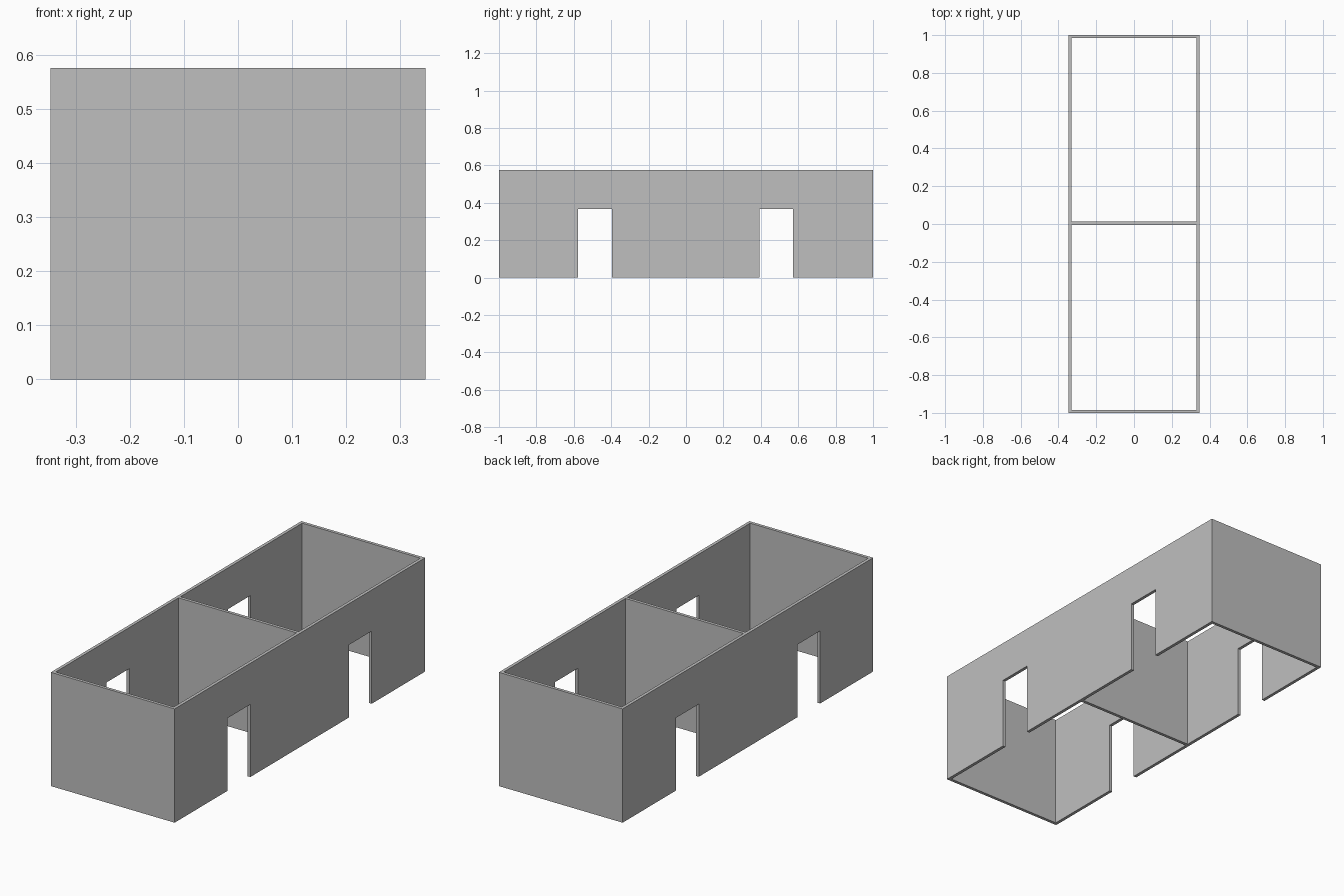
import bpy
import bmesh
from mathutils import Vector

cube = bpy.data.objects.get("Cube")
if cube:
    bpy.data.objects.remove(cube, do_unlink=True)

HALF_W, HALF_L, HEIGHT = 0.346, 1.0, 0.575
WALL = 0.016
DOOR_TOP = 0.367
DOORS = [(-0.577, -0.396), (0.392, 0.573)]

# Plain grey wall material
grey = bpy.data.materials.new("wall_grey")
grey.use_nodes = True
colour = (0.52, 0.52, 0.52, 1)
grey.diffuse_color = colour
grey.node_tree.nodes["Principled BSDF"].inputs["Base Color"].default_value = colour


def extruded_wall(name, outline, direction):
    """Extrude a flat outline into a solid wall."""
    bm = bmesh.new()
    face = bm.faces.new([bm.verts.new(p) for p in outline])
    result = bmesh.ops.extrude_face_region(bm, geom=[face], use_keep_orig=True)
    moved = [v for v in result["geom"] if isinstance(v, bmesh.types.BMVert)]
    bmesh.ops.translate(bm, verts=moved, vec=Vector(direction))
    bmesh.ops.recalc_face_normals(bm, faces=bm.faces)
    mesh = bpy.data.meshes.new(name)
    bm.to_mesh(mesh)
    bm.free()
    mesh.materials.append(grey)
    obj = bpy.data.objects.new(name, mesh)
    bpy.context.collection.objects.link(obj)


# Long side walls, with door openings running down to the floor
for name, side in (("left_wall", 1), ("right_wall", -1)):
    x = side * HALF_W
    outline = [(x, -HALF_L, HEIGHT), (x, -HALF_L, 0)]
    for start, end in DOORS:
        outline += [(x, start, 0), (x, start, DOOR_TOP),
                    (x, end, DOOR_TOP), (x, end, 0)]
    outline += [(x, HALF_L, 0), (x, HALF_L, HEIGHT)]
    extruded_wall(name, outline, (-side * WALL, 0, 0))

# End walls and the partition between the two rooms
inner = HALF_W - WALL
for name, y in (("front_wall", -HALF_L), ("partition_wall", -0.004),
                ("back_wall", HALF_L - WALL)):
    outline = [(-inner, y, 0), (inner, y, 0),
               (inner, y, HEIGHT), (-inner, y, HEIGHT)]
    extruded_wall(name, outline, (0, WALL, 0))
